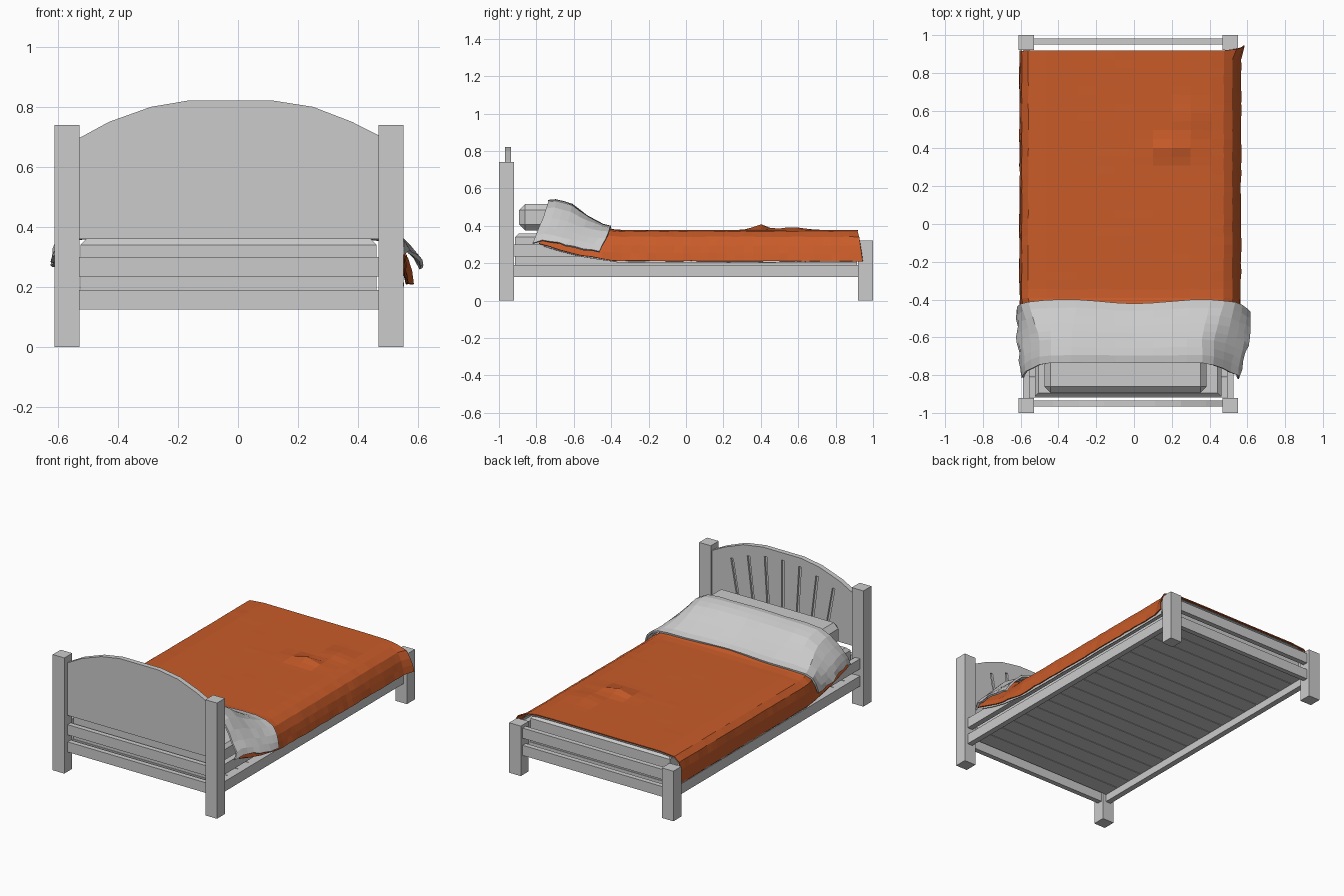
import bpy, bmesh, math, random
from mathutils import Matrix

if "Cube" in bpy.data.objects:
    bpy.data.objects.remove(bpy.data.objects["Cube"])

random.seed(4)
CX = -0.03  # centre line of the wooden frame


def make(name, verts, faces, mat=None):
    me = bpy.data.meshes.new(name)
    me.from_pydata(verts, [], faces)
    me.update()
    ob = bpy.data.objects.new(name, me)
    bpy.context.collection.objects.link(ob)
    if mat:
        me.materials.append(mat)
    return ob


def box(name, x0, x1, y0, y1, z0, z1, bevel=0, rot=0, top_only=False):
    bm = bmesh.new()
    bmesh.ops.create_cube(bm, size=1)
    m = (Matrix.Translation(((x0 + x1) / 2, (y0 + y1) / 2, (z0 + z1) / 2))
         @ Matrix.Rotation(rot, 4, 'Y') @ Matrix.Diagonal((x1 - x0, y1 - y0, z1 - z0, 1)))
    bmesh.ops.transform(bm, matrix=m, verts=bm.verts)
    if bevel:
        zmid = (z0 + z1) / 2
        edges = [e for e in bm.edges if not top_only or all(v.co.z > zmid for v in e.verts)]
        bmesh.ops.bevel(bm, geom=edges, offset=bevel, segments=1, affect='EDGES')
    ob = make(name, [], [])
    bm.to_mesh(ob.data)
    bm.free()
    return ob


def extrude_y(name, pts, y0, y1):
    """Prism from an (x, z) profile."""
    n = len(pts)
    v = [(x, y0, z) for x, z in pts] + [(x, y1, z) for x, z in pts]
    f = [list(range(n)), list(range(2 * n - 1, n - 1, -1))]
    f += [[i, n + i, n + (i + 1) % n, (i + 1) % n] for i in range(n)]
    ob = make(name, v, f)
    bm = bmesh.new()
    bm.from_mesh(ob.data)
    bmesh.ops.recalc_face_normals(bm, faces=bm.faces)
    bm.to_mesh(ob.data)
    bm.free()
    return ob


def interp(table, t):
    if t <= table[0][0]:
        return table[0][1]
    for (a, va), (b, vb) in zip(table, table[1:]):
        if t <= b:
            return va + (vb - va) * (t - a) / (b - a)
    return table[-1][1]


# Posts
for s, side in ((-1, "left"), (1, "right")):
    x = CX + s * 0.54
    box("head_post_" + side, x - 0.041, x + 0.041, -1, -0.92, 0, 0.74)
    box("foot_post_" + side, x - 0.041, x + 0.041, 0.92, 1, 0, 0.32)
    # Side rails
    for z, lvl in ((0.125, "lower"), (0.235, "upper")):
        box(f"{lvl}_side_rail_{side}", x - 0.018, x + 0.018, -0.92, 0.92, z, z + 0.065)

# Head and foot rails
for y, end in ((-0.95, "head"), (0.965, "foot")):
    for z, lvl in ((0.125, "lower"), (0.235, "upper")):
        box(f"{lvl}_{end}_rail", CX - 0.5, CX + 0.5, y - 0.016, y + 0.016, z, z + 0.065)

# Arched headboard panel
arch = [(-0.535, 0.36), (-0.535, 0.693), (-0.43, 0.75), (-0.29, 0.80), (-0.16, 0.822),
        (0.11, 0.822), (0.25, 0.80), (0.38, 0.75), (0.475, 0.702), (0.475, 0.36)]
panel = extrude_y("headboard_panel", arch, -0.967, -0.935)

# Fanned grooves cut into the inner face of the headboard
for i in range(-3, 4):
    x, top = CX + i * 0.113, 0.775 - 0.009 * i * i
    cutter = box("groove_cutter", x - 0.009, x + 0.009, -0.947, -0.93, 0.46, top, rot=i * 0.06)
    cutter.hide_render = True
    cutter.hide_viewport = True
    m = panel.modifiers.new("groove", 'BOOLEAN')
    m.operation = 'DIFFERENCE'
    m.object = cutter

# Slatted base
N = 17
w = 1.84 / N
for i in range(N):
    y = -0.92 + i * w
    box("base_slat", CX - 0.53, CX + 0.53, y + 0.002, y + w - 0.002, 0.172, 0.19)

# Mattress and pillow
box("mattress", -0.525, 0.462, -0.914, 0.914, 0.19, 0.36, bevel=0.02, top_only=True)
box("pillow", -0.475, 0.385, -0.893, -0.65, 0.375, 0.516, bevel=0.032)

# Bedding cross-sections (x, share of height): flat bed and over the pillow
FLAT = [(-0.606, 0), (-0.606, 0.25), (-0.604, 0.5), (-0.594, 0.78), (-0.56, 0.95), (-0.46, 1), (-0.3, 1),
        (-0.2, 1), (-0.1, 1), (0, 1), (0.1, 1), (0.2, 1), (0.3, 1), (0.41, 0.99), (0.475, 0.94),
        (0.52, 0.78), (0.545, 0.5), (0.557, 0.25), (0.567, 0)]
OVER = [(-0.60, 0), (-0.592, 0.16), (-0.575, 0.33), (-0.54, 0.55), (-0.50, 0.8), (-0.44, 0.96), (-0.33, 1),
        (-0.2, 1), (-0.1, 1), (0, 1), (0.1, 1), (0.2, 1), (0.28, 0.99), (0.36, 0.96), (0.42, 0.8),
        (0.47, 0.55), (0.51, 0.33), (0.545, 0.16), (0.56, 0)]
TOP = [(-0.80, 0.49), (-0.76, 0.515), (-0.70, 0.525), (-0.62, 0.505), (-0.55, 0.45), (-0.46, 0.395), (-0.38, 0.372)]


def drape(name, ys, hem, lift, widen, thick, mat=None, jitter=0.003, skew=0.0, bump=0.0, wave=0.0):
    verts, faces, n = [], [], len(FLAT)
    for j, y in enumerate(ys):
        for i in range(n):
            share = 1 - (FLAT[i][1] + OVER[i][1]) / 2
            back = max(0, (-0.4 - y) / 0.35)            # front edge droops toward the headboard
            yy = y - skew * share * back
            k = min(1, max(0, (-0.40 - y) / 0.2))
            x = FLAT[i][0] * (1 - k) + OVER[i][0] * k
            f = FLAT[i][1] * (1 - k) + OVER[i][1] * k
            h = interp(hem, yy)
            z = h + (interp(TOP, y) + lift - h) * f
            x += interp(widen, yy) * share * (1 if x > 0 else -0.35)
            # Wavy edge where the sheet is turned down
            yy += wave * (-math.cos(x * 8.5) * 0.5 - 2 * share * share) * max(0, 1 - back)
            # Small creased bumps near the foot
            z += bump * f * math.exp(-((x - 0.2) / 0.08) ** 2 - ((y - 0.40) / 0.05) ** 2)
            z += bump * 0.5 * f * math.exp(-((x - 0.31) / 0.06) ** 2 - ((y - 0.57) / 0.08) ** 2)
            # Flared corner at the foot
            if bump and y > 0.9 and i > 14:
                x += 0.022
                yy += 0.025 * share
            d = jitter * (0.4 + share)
            verts.append((x + random.uniform(-d, d), yy + random.uniform(-d, d),
                          z + random.uniform(-d, d) * 0.6))
    for j in range(len(ys) - 1):
        for i in range(n - 1):
            a = j * n + i
            faces.append((a, a + 1, a + n + 1, a + n))
    ob = make(name, verts, faces, mat)
    m = ob.modifiers.new("thickness", 'SOLIDIFY')
    m.thickness = thick
    m.offset = -1
    return ob


def span(a, b, n):
    return [a + (b - a) * i / (n - 1) for i in range(n)]


orange = bpy.data.materials.new("orange_cloth")
orange.diffuse_color = (0.58, 0.105, 0.022, 1)
orange.use_nodes = True
orange.node_tree.nodes["Principled BSDF"].inputs["Base Color"].default_value = orange.diffuse_color

# Orange blanket, pale sheet under it, and the turned-down fold over the pillow
hem = [(-0.80, 0.31), (-0.60, 0.25), (-0.38, 0.213), (0.95, 0.21)]
drape("blanket", span(-0.72, 0.918, 36), hem, 0.006, [(0, 0), (1, 0)], 0.006, orange,
      jitter=0.002, skew=0.07, bump=0.03)
drape("under_sheet", span(-0.70, 0.914, 20), [(h[0], h[1] - 0.008) for h in hem], -0.006,
      [(-0.8, -0.014), (0.9, -0.014)], 0.004, None, jitter=0.001, skew=0.07)
drape("turned_down_sheet", span(-0.735, -0.41, 9),
      [(-0.82, 0.31), (-0.76, 0.325), (-0.67, 0.31), (-0.55, 0.285), (-0.42, 0.265)],
      0.018, [(-0.82, 0.0), (-0.6, 0.045), (-0.42, 0.055)], 0.012, None, 0.005, skew=0.085, wave=0.022)
